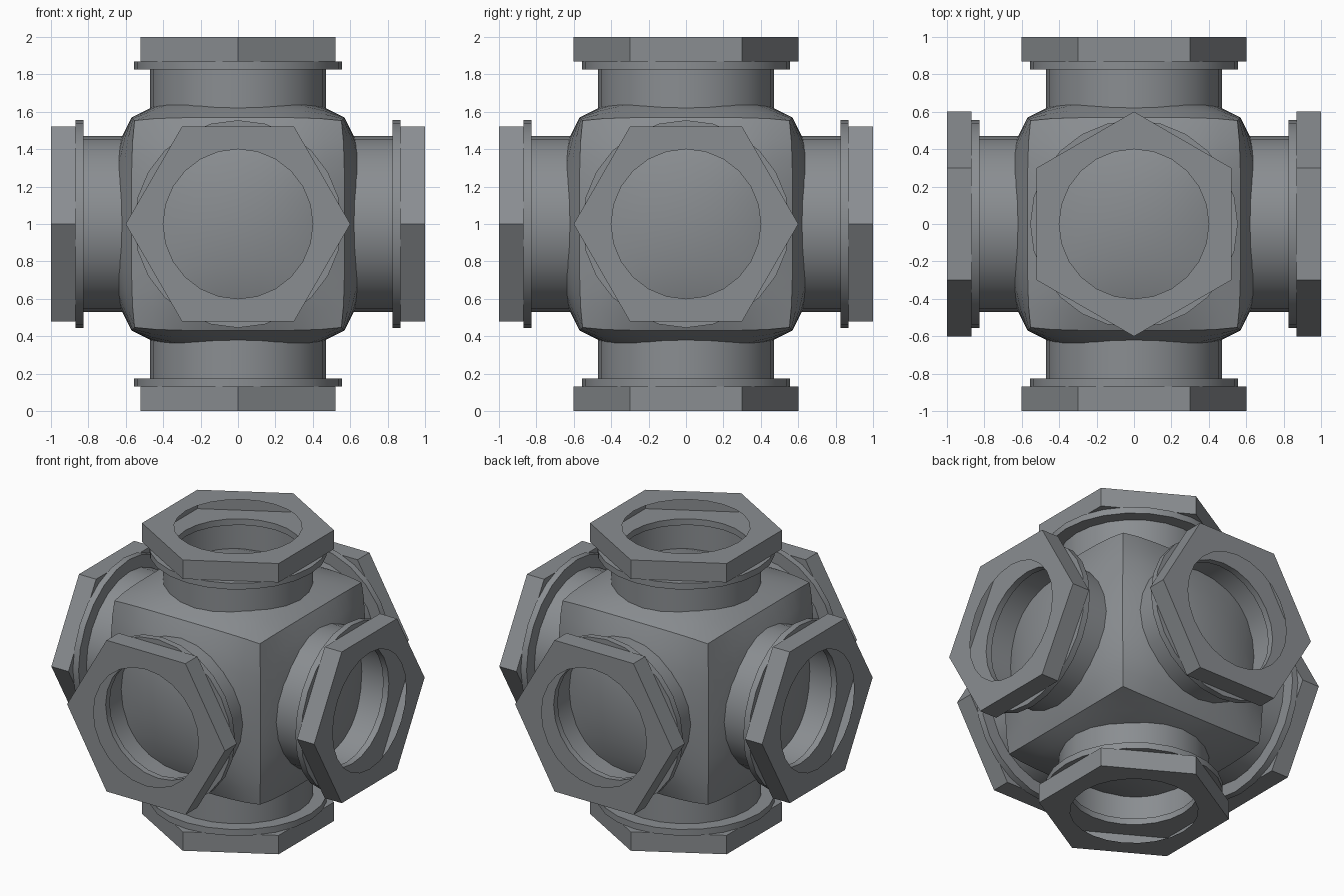
import bpy, bmesh, math
from mathutils import Matrix, Vector

if "Cube" in bpy.data.objects:
    bpy.data.objects.remove(bpy.data.objects["Cube"])

SEG = 24
metal = bpy.data.materials.new("grey metal")
metal.diffuse_color = (0.255, 0.27, 0.285, 1)
metal.use_nodes = True
metal.node_tree.nodes["Principled BSDF"].inputs["Base Color"].default_value = metal.diffuse_color


def finish(bm, name):
    mesh = bpy.data.meshes.new(name)
    bm.to_mesh(mesh)
    bm.free()
    mesh.materials.append(metal)
    ob = bpy.data.objects.new(name, mesh)
    bpy.context.collection.objects.link(ob)
    bpy.ops.object.select_all(action='DESELECT')
    ob.select_set(True)
    bpy.context.view_layer.objects.active = ob
    bpy.ops.object.shade_smooth_by_angle(angle=math.radians(30))
    return ob


def lathe(name, profile, matrix):
    """Profile points are (radius, height, is_hex); hex radius is the apothem."""
    bm = bmesh.new()
    rings = []
    for r, z, is_hex in profile:
        ring = []
        for j in range(SEG):
            a = 2 * math.pi * j / SEG
            off = (a + math.pi / 6) % (math.pi / 3) - math.pi / 6
            rad = r / math.cos(off) if is_hex else r
            ring.append(bm.verts.new(matrix @ Vector((rad * math.cos(a), rad * math.sin(a), z))))
        rings.append(ring)
    for a, b in zip(rings, rings[1:]):
        for j in range(SEG):
            k = (j + 1) % SEG
            bm.faces.new((a[j], b[j], b[k], a[k]))
    return finish(bm, name)


# Cushion-shaped cube in the middle
bm = bmesh.new()
bmesh.ops.create_cube(bm, size=2)
bmesh.ops.subdivide_edges(bm, edges=bm.edges[:], cuts=9, use_grid_fill=True)
H, BULGE = 0.553, 0.12
for v in bm.verts:
    u = v.co.copy()
    scale = H * (1 + 0.03 * (3 - sum(c ** 4 for c in u)))
    p = u * scale
    for i in range(3):
        if abs(u[i]) > 0.999:
            a, b = u[(i + 1) % 3], u[(i + 2) % 3]
            p[i] = math.copysign(H * (1 + 0.03 * (2 - a ** 4 - b ** 4))
                                 + BULGE * (1 - a * a) * (1 - b * b), u[i])
    v.co = p + Vector((0, 0, 1))
finish(bm, "body")

# Six identical ports: flanged pipe plus hollow hex nut
pipe = [(0.45, 0.55, 0), (0.45, 0.825, 0), (0.40, 0.825, 0), (0.40, 0.868, 0),
        (0.555, 0.868, 0), (0.555, 0.825, 0), (0.47, 0.825, 0), (0.47, 0.55, 0)]
nut = [(0.40, 1.0, 0), (0.52, 1.0, 1), (0.52, 0.87, 1), (0.40, 0.87, 0)]
R = Matrix.Rotation
quarter = math.pi / 2
spin = R(quarter, 4, 'Z')
ports = {
    "top": Matrix.Identity(4),
    "bottom": R(math.pi, 4, 'Y'),
    "right": R(quarter, 4, 'Y'),
    "left": R(-quarter, 4, 'Y'),
    "front": R(quarter, 4, 'X') @ spin,
    "back": R(-quarter, 4, 'X') @ spin,
}
centre = Matrix.Translation((0, 0, 1))
for side, rot in ports.items():
    lathe(side + "_pipe", pipe, centre @ rot)
    lathe(side + "_nut", nut, centre @ rot)
